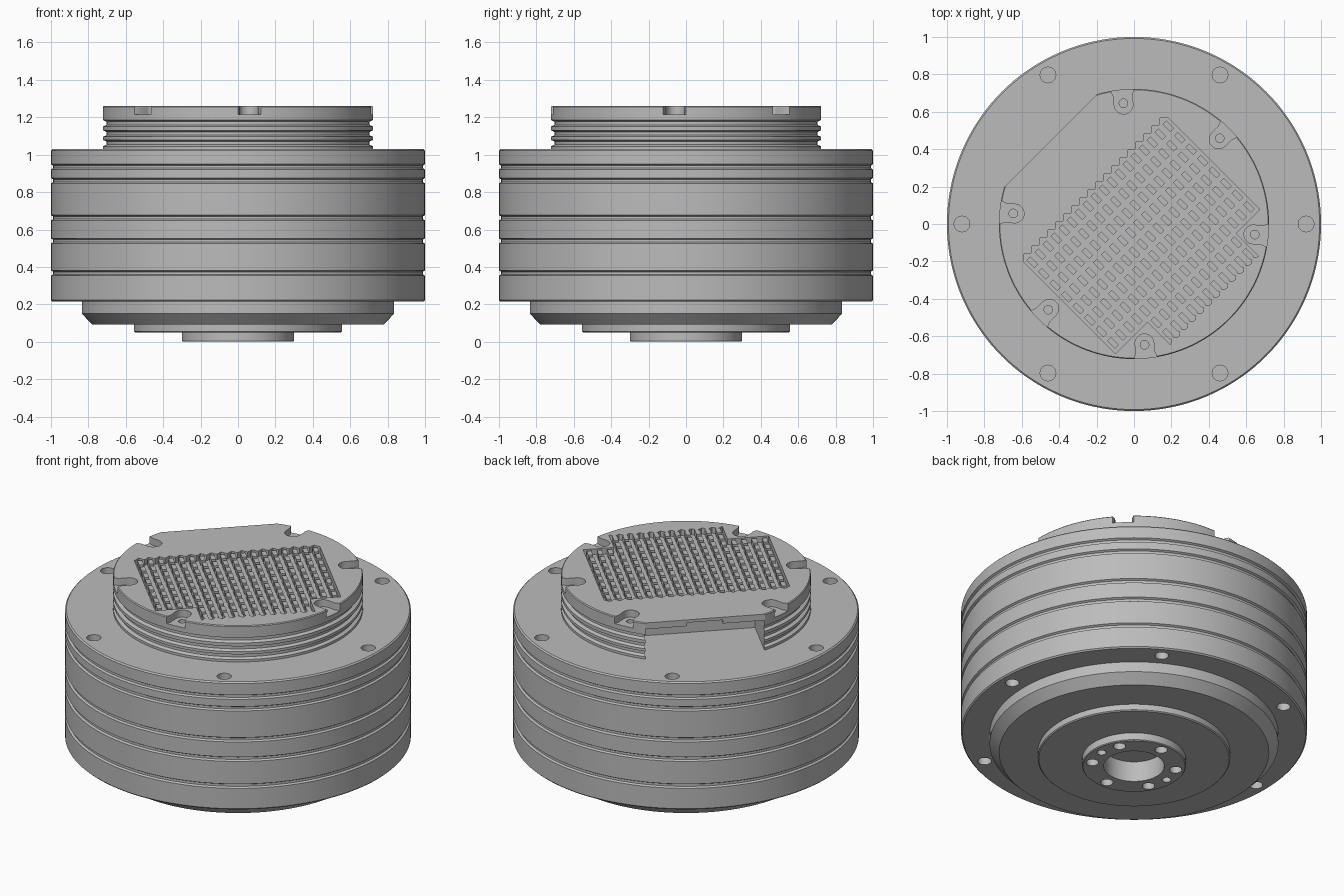
import bpy, bmesh, math
from math import cos, sin, pi, radians
from mathutils import Matrix

cube = bpy.data.objects.get("Cube")
if cube:
    bpy.data.objects.remove(cube, do_unlink=True)

grey = bpy.data.materials.new("machined grey")
grey.use_nodes = True
grey.diffuse_color = (0.5, 0.5, 0.5, 1)
grey.node_tree.nodes["Principled BSDF"].inputs["Base Color"].default_value = (0.5, 0.5, 0.5, 1)

TURN = Matrix.Rotation(radians(-45), 4, 'Z')   # frame of the cooling grid
TOP = 1.26
DECK = 1.03


def finish(bm, name):
    bmesh.ops.recalc_face_normals(bm, faces=bm.faces)
    mesh = bpy.data.meshes.new(name)
    bm.to_mesh(mesh)
    bm.free()
    mesh.materials.append(grey)
    obj = bpy.data.objects.new(name, mesh)
    bpy.context.collection.objects.link(obj)
    return obj


def lathe(name, profile, steps=144):
    """Revolve (radius, height) points that start and end on the axis."""
    bm = bmesh.new()
    verts = [bm.verts.new((r, 0, z)) for r, z in profile]
    edges = [bm.edges.new(pair) for pair in zip(verts, verts[1:])]
    bmesh.ops.spin(bm, geom=verts + edges, cent=(0, 0, 0), axis=(0, 0, 1),
                   angle=2 * pi, steps=steps, use_duplicate=False)
    bmesh.ops.remove_doubles(bm, verts=bm.verts, dist=0.0001)
    return finish(bm, name)


def prisms(name, shapes, matrix=Matrix()):
    """One mesh of upright prisms, each given as (outline, bottom, top)."""
    bm = bmesh.new()
    for outline, z0, z1 in shapes:
        face = bm.faces.new([bm.verts.new((x, y, z0)) for x, y in outline])
        new = bmesh.ops.extrude_face_region(bm, geom=[face])["geom"]
        up = [g for g in new if isinstance(g, bmesh.types.BMVert)]
        bmesh.ops.translate(bm, verts=up, vec=(0, 0, z1 - z0))
    bm.transform(matrix)
    return finish(bm, name)


def cut(target, shapes, matrix=Matrix()):
    tool = prisms("cutter", shapes, matrix)
    tool.hide_render = True
    mod = target.modifiers.new("cut", 'BOOLEAN')
    mod.operation, mod.solver, mod.object = 'DIFFERENCE', 'EXACT', tool
    bpy.context.view_layer.objects.active = target
    bpy.ops.object.modifier_apply(modifier=mod.name)
    bpy.data.objects.remove(tool, do_unlink=True)


def disc(r, dist=0, deg=0, n=24):
    a = radians(deg)
    return [(dist * cos(a) + r * cos(2 * pi * i / n),
             dist * sin(a) + r * sin(2 * pi * i / n)) for i in range(n)]


def rect(x0, x1, y0, y1):
    return [(x0, y0), (x1, y0), (x1, y1), (x0, y1)]


def grooved(radius, centres, half, depth):
    """Profile points for V grooves with a flat floor."""
    pts = []
    for z in centres:
        pts += [(radius, z - half), (radius - depth, z - half * 0.5),
                (radius - depth, z + half * 0.5), (radius, z + half)]
    return pts


# Housing: stepped underside, grooved drum, flat deck
drum = grooved(1.0, [0.367, 0.539, 0.663, 0.861, 0.935], 0.014, 0.012)
body = lathe("housing", [(0, 0), (0.295, 0), (0.3, 0.005), (0.3, 0.05), (0.55, 0.05),
                         (0.557, 0.056), (0.557, 0.093), (0.78, 0.093), (0.835, 0.15),
                         (0.835, 0.215), (0.992, 0.215), (1, 0.223)]
             + drum + [(1, DECK - 0.008), (0.992, DECK), (0, DECK)])

# Screw holes in deck and underside, shaft bore and hub holes
cut(body, [(disc(0.042, 0.92, 60 * k), DECK - 0.12, DECK + 0.1) for k in range(6)]
    + [(disc(0.04, 0.92, 60 * k), 0.1, 0.33) for k in range(6)])
cut(body, [(disc(0.175, n=64), -0.1, 0.13)]
    + [(disc(0.036, 0.245, 30 + 60 * k), -0.1, 0.08) for k in range(6)]
    + [(disc(0.026, 0.245, 180 * k), -0.1, 0.08) for k in range(2)])

# Neck with ring grooves and flat cap
cap = lathe("neck_and_cap", [(0, DECK), (0.722, DECK)]
            + grooved(0.722, [1.062, 1.113, 1.168], 0.017, 0.02)
            + [(0.722, TOP - 0.005), (0.717, TOP), (0, TOP)])

# Flat side, open cable bay below it, shallow slot in the cap edge
cut(cap, [(rect(-1, -0.63, -1, 1), DECK - 0.1, TOP + 0.1)], TURN)
cut(cap, [(rect(-0.8, -0.315, -0.35, 0.35), DECK - 0.1, 1.22)], TURN)
cut(cap, [(rect(-0.8, -0.56, -0.105, 0.105), 1.15, 1.242)], TURN)

# Clamp notches around the rim, each with a screw hole
NOTCHES = [95, 45, -5, -85, -135, 175]
slots = []
for deg in NOTCHES:
    a = radians(deg)
    arc = [radians(90 + 15 * i) for i in range(13)]
    local = [(0.64 + 0.05 * cos(t), 0.05 * sin(t)) for t in arc]
    local += [(0.69, -0.05), (0.73, -0.066), (0.85, -0.066),
              (0.85, 0.066), (0.73, 0.066), (0.69, 0.05)]
    slots.append(([(x * cos(a) - y * sin(a), x * sin(a) + y * cos(a))
                   for x, y in local], 1.215, TOP + 0.1))
cut(cap, slots)
cut(cap, [(disc(0.023, 0.648, deg, 16), 1.12, TOP) for deg in NOTCHES])

# Cooling pocket with scalloped ends
PITCH = 1.09 / 18
V0, V1 = -0.56, 0.53
FLOOR = TOP - 0.037


def scallop(u, first, last):
    """Wavy edge from row first to row last along the pocket side."""
    step = 1 if last > first else -1
    return [(u + 0.012 * cos(pi * i / 3), V0 + PITCH * i / 6)
            for i in range(first * 6, last * 6 + step, step)]


LOW, HIGH = 4, 15
pocket = ([(0.42, V0)] + [(0.42, V0 + PITCH * LOW)] + scallop(0.582, LOW, HIGH)
          + [(0.42, V0 + PITCH * HIGH), (0.42, V1)] + scallop(-0.29, 18, 0))
cut(cap, [(pocket, FLOOR, TOP + 0.1)], TURN)

# Rows of rectangular cooling pins
pins = []
for row in range(18):
    v = V0 + PITCH * (row + 0.5)
    for col in range(10):
        u = -0.24 + 0.087 * col
        if u < 0.39 or LOW <= row < HIGH:
            pins.append((rect(u - 0.03, u + 0.03, v - 0.014, v + 0.014), FLOOR - 0.002, TOP))
fins = prisms("cooling_pins", pins, TURN)

# Smooth round walls, keep machined edges crisp
bpy.ops.object.select_all(action='DESELECT')
for obj in (body, cap, fins):
    obj.select_set(True)
bpy.context.view_layer.objects.active = body
bpy.ops.object.shade_smooth_by_angle(angle=radians(28))
